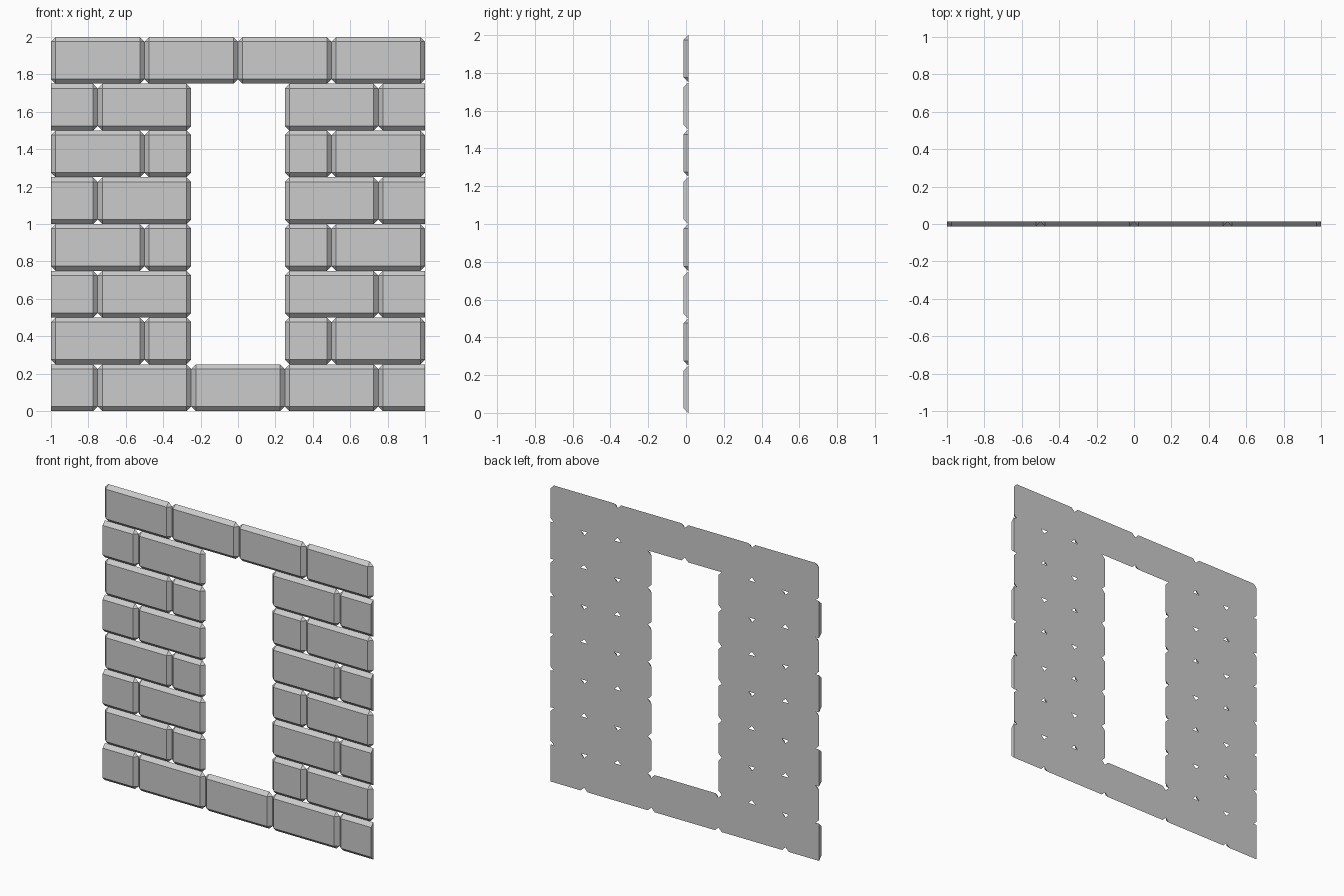
import bpy, bmesh

if "Cube" in bpy.data.objects:
    bpy.data.objects.remove(bpy.data.objects["Cube"])

B = 0.025          # chamfer width
F, K = -0.0125, 0.0125   # front and back planes
H = 0.25           # course height


def brick(name, x0, x1, z0, cut_left=False, cut_right=False):
    """Brick with chamfered front edges and clipped corners; cut ends stay flush."""
    z1 = z0 + H
    l, r = (0 if cut_left else B), (0 if cut_right else B)
    bm = bmesh.new()
    # front rectangle
    pts = [(x, F, z) for x in (x0 + l, x1 - r) for z in (z0 + B, z1 - B)]
    # back outline, clipped at corners (full height at a cut end)
    pts += [(x, K, z) for x in (x0 + l, x1 - r) for z in (z0, z1)]
    for x, cut in ((x0, cut_left), (x1, cut_right)):
        if not cut:
            pts += [(x, K, z) for z in (z0 + B, z1 - B)]
    for p in pts:
        bm.verts.new(p)
    bmesh.ops.convex_hull(bm, input=bm.verts)
    bmesh.ops.dissolve_limit(bm, angle_limit=0.01, verts=bm.verts, edges=bm.edges)
    bmesh.ops.recalc_face_normals(bm, faces=bm.faces)
    me = bpy.data.meshes.new(name)
    bm.to_mesh(me)
    bm.free()
    bpy.context.collection.objects.link(bpy.data.objects.new(name, me))


def mirrored(name, x0, x1, z, cut=False):
    """Brick on the right and its twin on the left."""
    brick(name + "_right", x0, x1, z, cut_right=cut)
    brick(name + "_left", -x1, -x0, z, cut_left=cut)


# jambs either side of the opening, alternating bond; row 0 is the sill course
for row in range(7):
    z = row * H
    if row % 2 == 0:
        mirrored(f"long_brick_{row}", 0.25, 0.75, z)
        mirrored(f"cut_end_brick_{row}", 0.75, 1.0, z, cut=True)
    else:
        mirrored(f"half_brick_{row}", 0.25, 0.5, z)
        mirrored(f"long_brick_{row}", 0.5, 1.0, z)

# middle brick of the sill
brick("sill_brick", -0.25, 0.25, 0)

# lintel course
mirrored("lintel_inner_brick", 0, 0.5, 7 * H)
mirrored("lintel_outer_brick", 0.5, 1.0, 7 * H)
